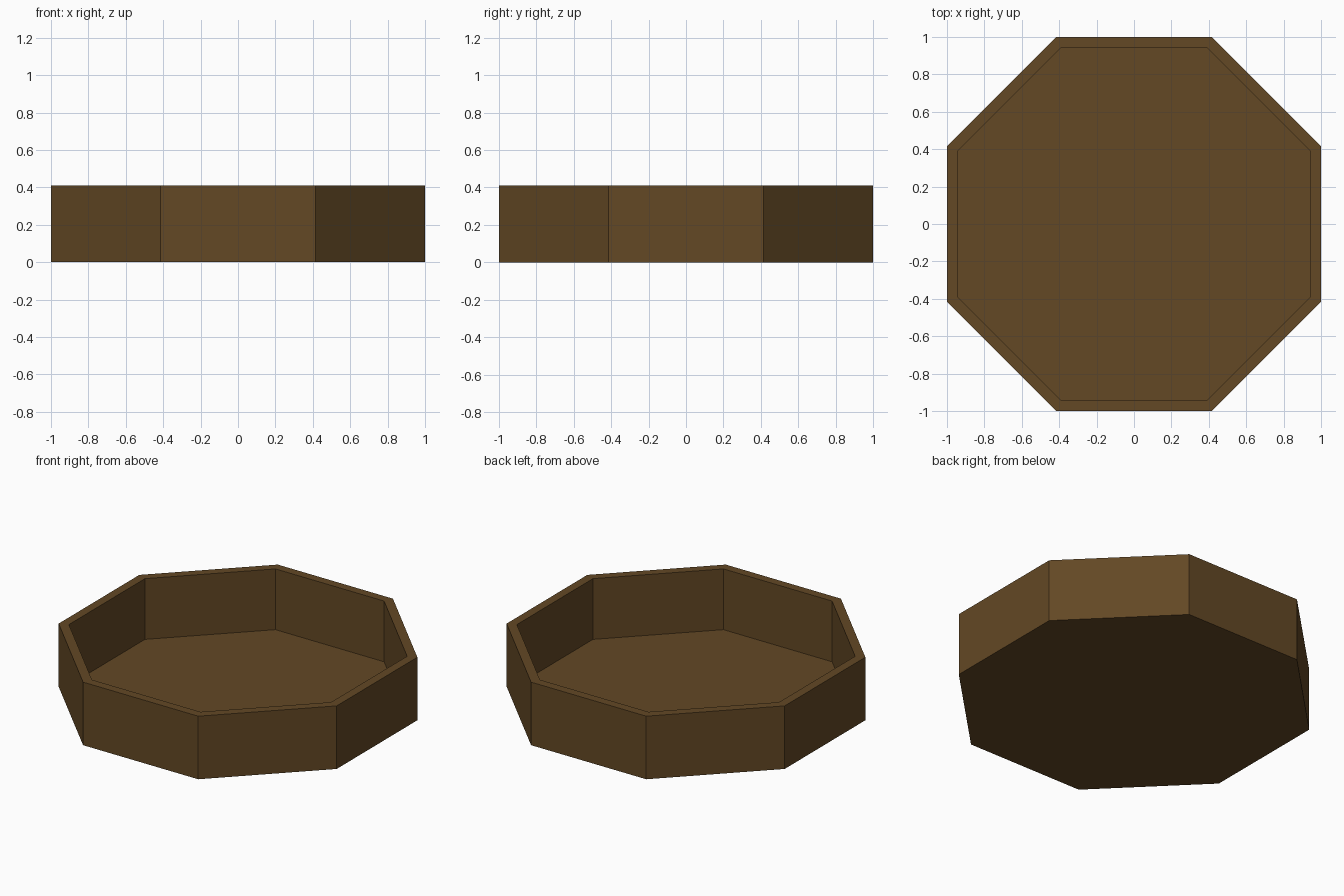
import bpy, bmesh, math

if "Cube" in bpy.data.objects:
    bpy.data.objects.remove(bpy.data.objects["Cube"])

SIDES = 8
HEIGHT = 0.41       # total wall height
FLOOR = 0.015       # floor thickness
OUTER, INNER = 1.0, 0.943   # distance from centre to flat side

wood = bpy.data.materials.new("dark_brown_wood")
wood.diffuse_color = (0.125, 0.065, 0.018, 1.0)
wood.use_nodes = True
wood.node_tree.nodes["Principled BSDF"].inputs["Base Color"].default_value = wood.diffuse_color


def ring(bm, apothem, z):
    """Octagon of vertices with flat sides facing the axes."""
    r = apothem / math.cos(math.pi / SIDES)
    return [bm.verts.new((r * math.cos((i + 0.5) * math.tau / SIDES),
                          r * math.sin((i + 0.5) * math.tau / SIDES), z))
            for i in range(SIDES)]


# Tray: outer wall, flat rim, inner wall, closed by base and floor
bm = bmesh.new()
rings = [ring(bm, a, z) for a, z in
         ((OUTER, 0), (OUTER, HEIGHT), (INNER, HEIGHT), (INNER, FLOOR))]
for low, high in zip(rings, rings[1:]):
    for i in range(SIDES):
        j = (i + 1) % SIDES
        bm.faces.new((low[i], low[j], high[j], high[i]))
bm.faces.new(rings[0][::-1])
bm.faces.new(rings[-1])
bmesh.ops.recalc_face_normals(bm, faces=bm.faces)

mesh = bpy.data.meshes.new("octagonal_tray")
bm.to_mesh(mesh)
bm.free()
mesh.materials.append(wood)
bpy.context.collection.objects.link(bpy.data.objects.new("octagonal_tray", mesh))
